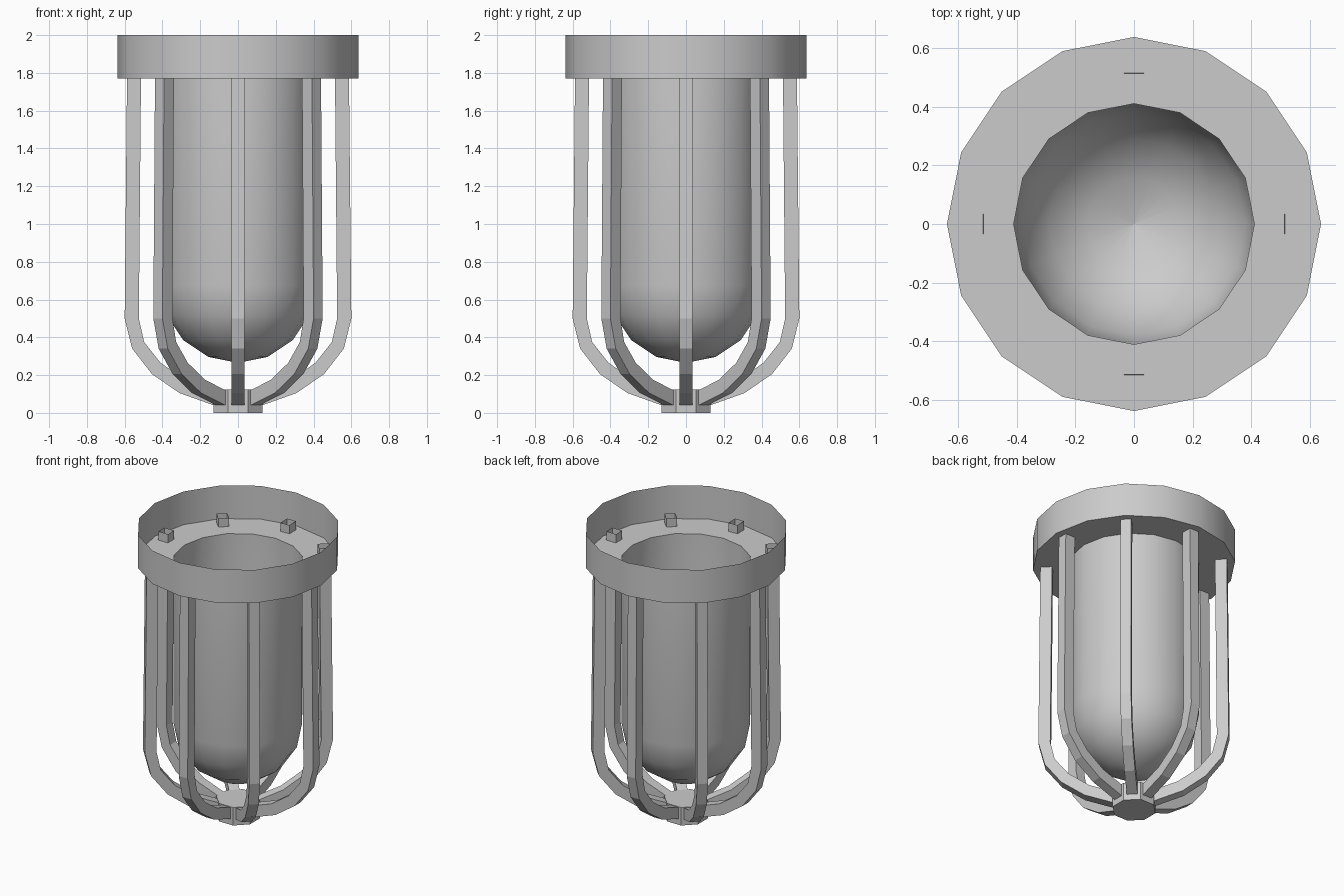
import bpy, math

if "Cube" in bpy.data.objects:
    bpy.data.objects.remove(bpy.data.objects["Cube"])


def make_object(name, verts, faces, smooth=True):
    mesh = bpy.data.meshes.new(name)
    mesh.from_pydata(verts, [], faces)
    mesh.update()
    obj = bpy.data.objects.new(name, mesh)
    bpy.context.collection.objects.link(obj)
    bpy.ops.object.select_all(action='DESELECT')
    obj.select_set(True)
    bpy.context.view_layer.objects.active = obj
    if smooth:
        bpy.ops.object.shade_smooth_by_angle(angle=math.radians(32))
    return obj


def lathe(name, profile, sides, turn=0.0, cap_start=False, cap_end=False, smooth=True):
    """Revolve (radius, z) points, listed bottom to top on the outside."""
    verts, faces = [], []
    for r, z in profile:
        for i in range(sides):
            a = turn + 2 * math.pi * i / sides
            verts.append((r * math.cos(a), r * math.sin(a), z))
    for k in range(len(profile) - 1):
        for i in range(sides):
            j = (i + 1) % sides
            faces.append((k * sides + i, k * sides + j,
                          (k + 1) * sides + j, (k + 1) * sides + i))
    if cap_start:
        faces.append(tuple(reversed(range(sides))))
    if cap_end:
        n = (len(profile) - 1) * sides
        faces.append(tuple(range(n, n + sides)))
    return make_object(name, verts, faces, smooth)


# Collar: open-topped thin wall with a ring-shaped floor
lathe("collar", [(0.41, 1.77), (0.637, 1.77), (0.637, 2.0)], 16)

# Glass: open cylinder ending in a hemispherical bottom
R, CZ = 0.41, 0.675
dome = [(max(R * math.sin(t), 0.001), CZ - R * math.cos(t))
        for t in (math.radians(22.5 * k) for k in range(5))]
lathe("glass_globe", dome + [(R, 1.77)], 16)

# Hub: small octagonal block where the bars meet
lathe("bottom_hub", [(0.14, 0.0), (0.14, 0.125)], 8, math.pi / 8, True, True, False)

# Cage bars: eight bent square tubes, open at the top
outer = [(0.587, 1.83), (0.60, 0.50), (0.56, 0.34), (0.455, 0.205), (0.31, 0.105), (0.10, 0.03)]
inner = [(0.513, 1.83), (0.525, 0.50), (0.497, 0.375), (0.41, 0.265), (0.28, 0.175), (0.10, 0.11)]
HALF = 0.034
for b in range(8):
    a = math.pi / 4 * b
    c, s = math.cos(a), math.sin(a)
    verts, faces = [], []
    for (ro, zo), (ri, zi) in zip(outer, inner):
        for r, w, z in ((ro, -HALF, zo), (ro, HALF, zo), (ri, HALF, zi), (ri, -HALF, zi)):
            verts.append((r * c - w * s, r * s + w * c, z))
    for k in range(len(outer) - 1):
        for i in range(4):
            j = (i + 1) % 4
            faces.append((k * 4 + j, k * 4 + i, (k + 1) * 4 + i, (k + 1) * 4 + j))
    make_object(f"cage_bar_{b + 1}", verts, faces, False)
